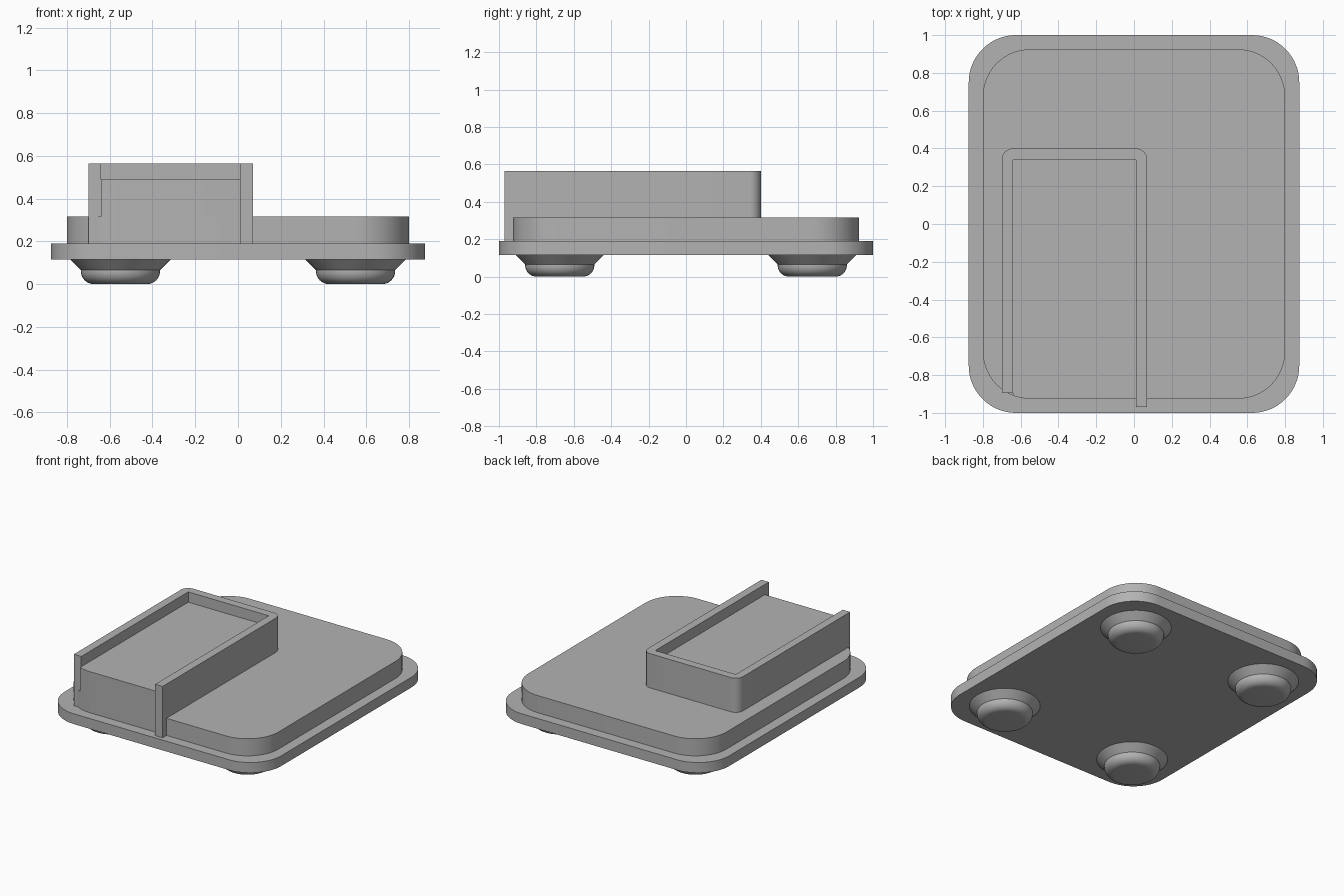
import bpy
import bmesh
from math import sin, cos, pi, sqrt

cube = bpy.data.objects.get("Cube")
if cube:
    bpy.data.objects.remove(cube, do_unlink=True)

GREY = (0.45, 0.45, 0.45, 1.0)
grey = bpy.data.materials.new("grey_plastic")
grey.use_nodes = True
grey.diffuse_color = GREY
grey.node_tree.nodes["Principled BSDF"].inputs["Base Color"].default_value = GREY

# Shared layout: corner radius, corner centres, heights
R = 0.25
CX, CY = 0.55, 0.675
PLATE_Z, SLAB_Z = 0.115, 0.19


def finish(name, bm):
    """Turn a bmesh into a shaded, coloured object."""
    bmesh.ops.recalc_face_normals(bm, faces=bm.faces)
    mesh = bpy.data.meshes.new(name)
    bm.to_mesh(mesh)
    bm.free()
    mesh.materials.append(grey)
    obj = bpy.data.objects.new(name, mesh)
    bpy.context.collection.objects.link(obj)
    bpy.ops.object.select_all(action='DESELECT')
    obj.select_set(True)
    bpy.context.view_layer.objects.active = obj
    bpy.ops.object.shade_smooth_by_angle(angle=pi / 6)
    return obj


def extrude(name, outline, z0, z1):
    """Prism over a closed outline."""
    bm = bmesh.new()
    face = bm.faces.new([bm.verts.new((x, y, z0)) for x, y in outline])
    top = bmesh.ops.extrude_face_region(bm, geom=[face])["geom"]
    verts = [v for v in top if isinstance(v, bmesh.types.BMVert)]
    bmesh.ops.translate(bm, verts=verts, vec=(0, 0, z1 - z0))
    return finish(name, bm)


def arc(cx, cy, r, start, end, steps=16):
    angles = [start + (end - start) * i / steps for i in range(steps + 1)]
    return [(cx + r * cos(a), cy + r * sin(a)) for a in angles]


def rounded_rect(hx, hy, r):
    corners = [(1, 1), (-1, 1), (-1, -1), (1, -1)]
    return [p for i, (sx, sy) in enumerate(corners)
            for p in arc(sx * (hx - r), sy * (hy - r), r, i * pi / 2, (i + 1) * pi / 2)]


# Base plate and raised slab
extrude("base_plate", rounded_rect(0.875, 1.0, R), PLATE_Z, SLAB_Z)
extrude("raised_slab", rounded_rect(CX + R, CY + R, R), SLAB_Z, 0.315)

# Raised block, its front following the slab edge
left, right, back = -0.64, 0.01, 0.34
front = []
for i in range(9):
    x = left + (-CX - left) * i / 8
    front.append((x, -CY - sqrt(R * R - (x + CX) ** 2)))
extrude("raised_block", front + [(right, -CY - R), (right, back), (left, back)],
        SLAB_Z, 0.49)

# U-shaped rim around the block, rounded at the outer back corners
T = 0.06
rim = [(left, -0.895), (left, back), (right, back), (right, -0.97), (right + T, -0.97)]
rim += arc(right, back, T, 0, pi / 2, 8)
rim += arc(left, back, T, pi / 2, pi, 8)
rim += [(left - T, -0.895)]
extrude("block_rim", rim, SLAB_Z, 0.565)

# Feet: a flared collar over a rounded pad, spun around the axis
profile = [(0, PLATE_Z), (0.235, PLATE_Z), (0.185, 0.065)]
profile += arc(0.125, 0.06, 0.06, 0, -pi / 2, 8) + [(0, 0)]
for fx, side in ((1, "left"), (-1, "right")):
    for fy, end in ((-1, "front"), (1, "back")):
        bm = bmesh.new()
        verts = [bm.verts.new((r, 0, z)) for r, z in profile]
        edges = [bm.edges.new(pair) for pair in zip(verts, verts[1:])]
        bmesh.ops.spin(bm, geom=verts + edges, cent=(0, 0, 0), axis=(0, 0, 1),
                       angle=2 * pi, steps=48, use_duplicate=False)
        bmesh.ops.remove_doubles(bm, verts=bm.verts, dist=0.0001)
        foot = finish(f"{end}_{side}_foot", bm)
        foot.location = (fx * CX, fy * CY, 0)
